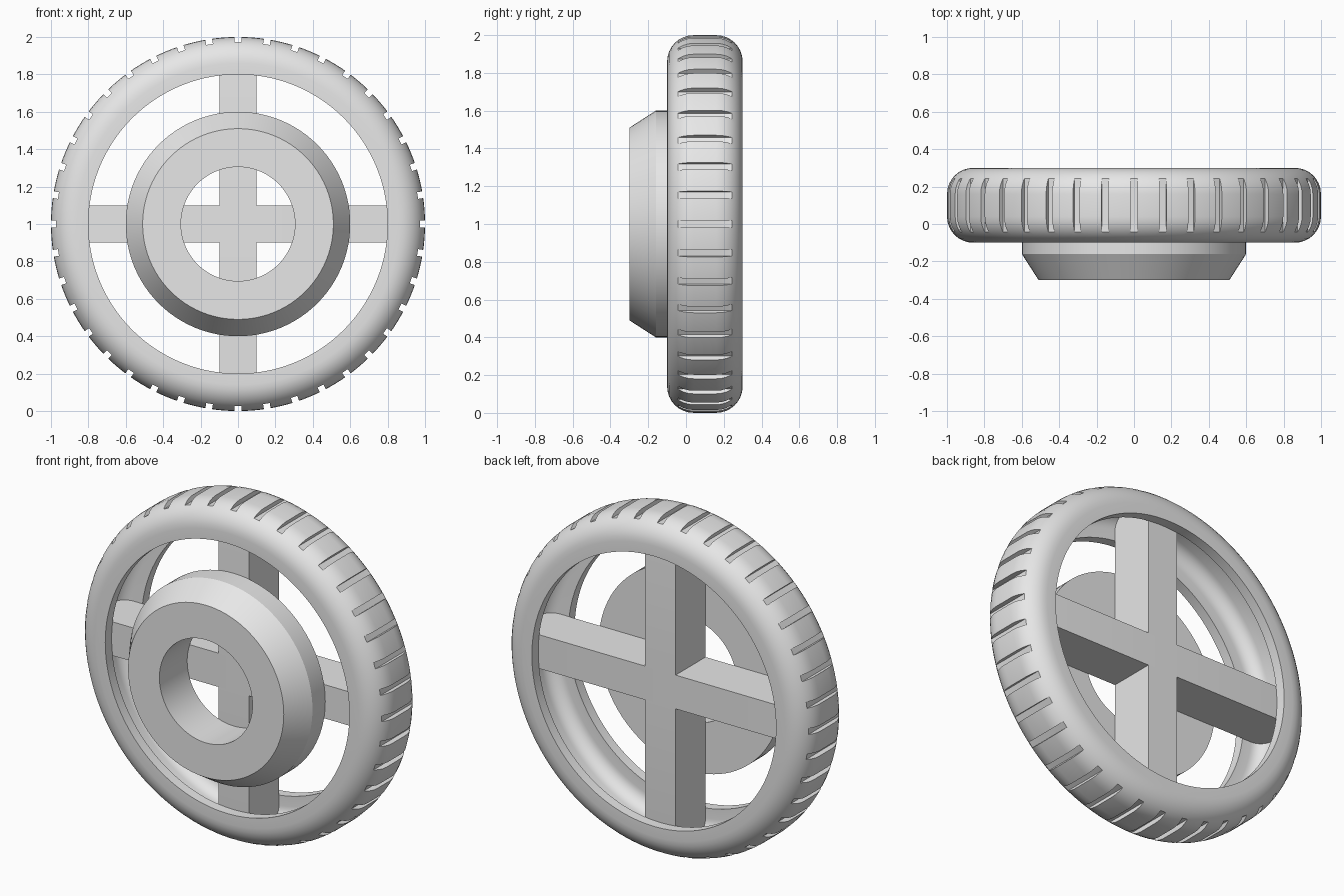
import bpy, bmesh, math
from mathutils import Matrix, Vector

cube = bpy.data.objects.get("Cube")
if cube:
    bpy.data.objects.remove(cube, do_unlink=True)

grey = bpy.data.materials.new("light_grey")
grey.use_nodes = True
grey.diffuse_color = (0.8, 0.8, 0.8, 1)
grey.node_tree.nodes["Principled BSDF"].inputs["Base Color"].default_value = (0.8, 0.8, 0.8, 1)

CENTRE = Vector((0, 0, 1))      # wheel axle runs along y through this point


def make_object(name, bm):
    bmesh.ops.recalc_face_normals(bm, faces=bm.faces)
    mesh = bpy.data.meshes.new(name)
    bm.to_mesh(mesh)
    bm.free()
    mesh.materials.append(grey)
    obj = bpy.data.objects.new(name, mesh)
    obj.location = CENTRE
    bpy.context.collection.objects.link(obj)
    return obj


def select_only(obj):
    bpy.ops.object.select_all(action='DESELECT')
    obj.select_set(True)
    bpy.context.view_layer.objects.active = obj


def smooth(obj):
    select_only(obj)
    bpy.ops.object.shade_smooth_by_angle(angle=math.radians(30))


def revolve(name, profile, steps=160):
    """Spin a closed (radius, y) profile round the axle."""
    bm = bmesh.new()
    verts = [bm.verts.new((r, y, 0)) for r, y in profile]
    edges = [bm.edges.new((v, verts[i - 1])) for i, v in enumerate(verts)]
    bmesh.ops.spin(bm, geom=verts + edges, cent=(0, 0, 0), axis=(0, 1, 0),
                   angle=math.tau, steps=steps, use_merge=True)
    bmesh.ops.remove_doubles(bm, verts=bm.verts, dist=1e-5)
    return make_object(name, bm)


def rounded_outline(radius, steps=8):
    """Outer half of the tyre section, with both shoulders rounded."""
    points = []
    for y, start in ((0.04, -90), (0.16, 0)):
        for i in range(steps + 1):
            a = math.radians(start + 90 * i / steps)
            points.append((0.86 + radius * math.cos(a), y + radius * math.sin(a)))
    return points


# Tyre: hollow shell, open towards the axle
outer, inner = rounded_outline(0.14), rounded_outline(0.08)
tyre = revolve("tyre", [(0.8, -0.1)] + outer + [(0.8, 0.3), (0.8, 0.24)]
               + inner[::-1] + [(0.8, -0.04)])

# Tread grooves, cut straight across the tyre
GROOVES = 40
bm = bmesh.new()
for i in range(GROOVES):
    turn = Matrix.Rotation(math.tau * i / GROOVES, 4, 'Y')
    place = turn @ Matrix.Translation((1.022, 0.1, 0)) @ Matrix.Diagonal((0.1, 0.29, 0.036, 1))
    bmesh.ops.create_cube(bm, size=1, matrix=place)
cutter = make_object("groove_cutter", bm)
cutter.hide_render = True
cut = tyre.modifiers.new("grooves", 'BOOLEAN')
cut.operation = 'DIFFERENCE'
cut.solver = 'EXACT'
cut.object = cutter
select_only(tyre)
bpy.ops.object.modifier_apply(modifier=cut.name)
bpy.data.objects.remove(cutter, do_unlink=True)
smooth(tyre)

# Hub: chamfered ring in front of the spokes
smooth(revolve("hub_ring", [(0.305, -0.04), (0.6, -0.04), (0.6, -0.16),
                            (0.51, -0.3), (0.305, -0.3)], 96))


def spoke_bar(name, outline, angle):
    """Extrude an (x, y) outline to the spoke width and turn it round the axle."""
    bm = bmesh.new()
    face = bm.faces.new([bm.verts.new((x, y, -0.1)) for x, y in outline])
    new = bmesh.ops.extrude_face_region(bm, geom=[face])["geom"]
    bmesh.ops.translate(bm, vec=(0, 0, 0.2),
                        verts=[v for v in new if isinstance(v, bmesh.types.BMVert)])
    bmesh.ops.rotate(bm, verts=bm.verts, cent=(0, 0, 0),
                     matrix=Matrix.Rotation(angle, 3, 'Y'))
    smooth(make_object(name, bm))


# Spokes: one full bar across, two half bars up and down, ends fitted to the tyre
spoke_bar("cross_spoke", inner + [(-x, y) for x, y in inner[::-1]], 0)
half = [(0.1, -0.04)] + inner + [(0.1, 0.24)]
spoke_bar("upper_spoke", half, -math.pi / 2)
spoke_bar("lower_spoke", half, math.pi / 2)
